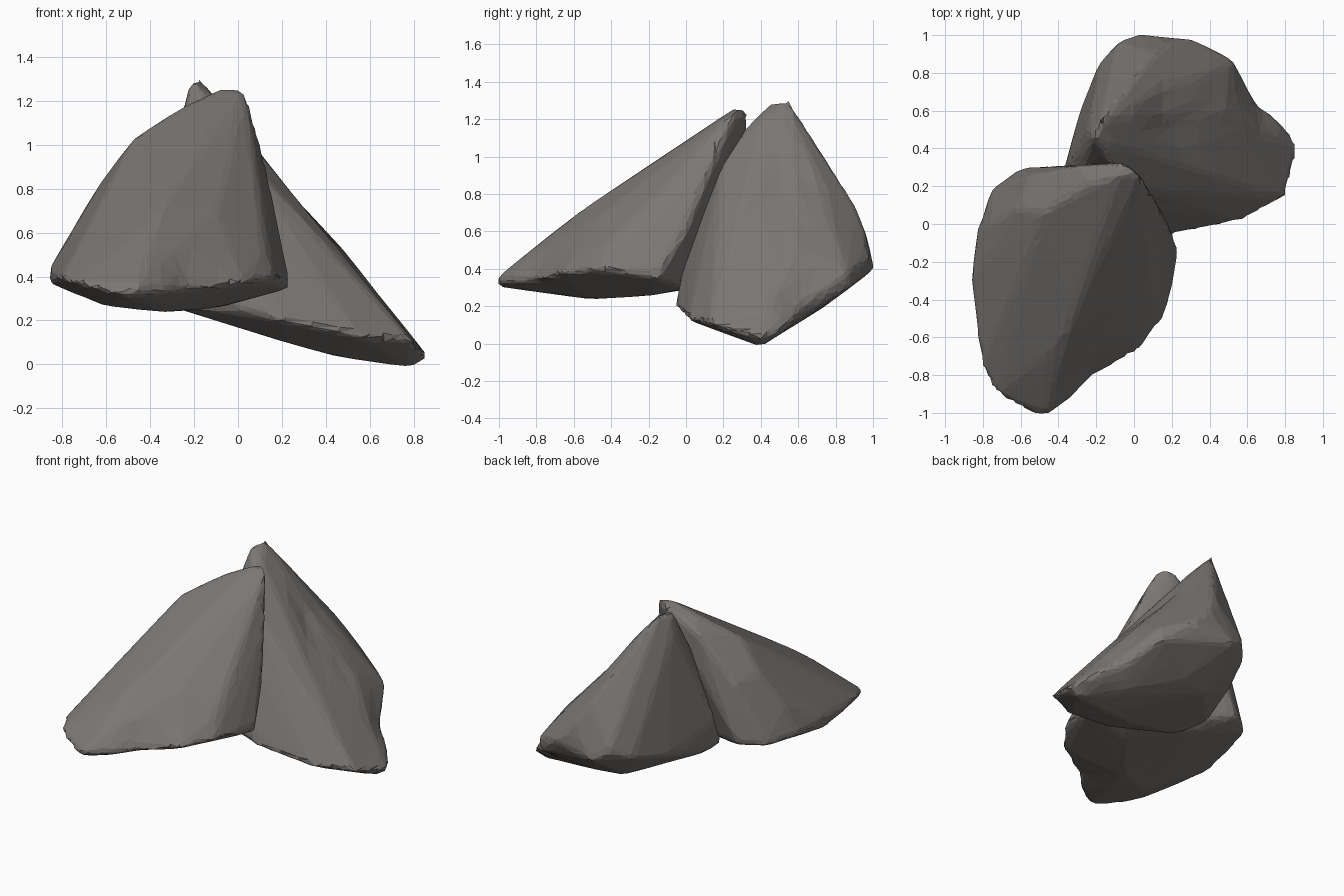
import bpy, bmesh
from mathutils import Vector

stone = bpy.data.materials.new("warm grey stone")
stone.diffuse_color = (0.2, 0.185, 0.175, 1)


def rock(name, corners, dents):
    """Chiselled boulder: hull of its corners, pushed in at the dents, then faceted."""
    # slight outward growth makes up for the later smoothing
    middle = sum((Vector(c) for c in corners), Vector()) / len(corners)
    bm = bmesh.new()
    for c in corners:
        bm.verts.new(middle + (Vector(c) - middle) * 1.014)
    bmesh.ops.convex_hull(bm, input=bm.verts[:])
    loose = [v for v in bm.verts if not v.link_faces]
    bmesh.ops.delete(bm, geom=loose, context='VERTS')
    bmesh.ops.subdivide_edges(bm, edges=bm.edges[:], cuts=3, use_grid_fill=True)
    # soft hollows
    for centre, radius, push in dents:
        for v in bm.verts:
            t = 1 - (v.co - Vector(centre)).length / radius
            if t > 0:
                v.co += Vector(push) * t * t * (3 - 2 * t)
    bmesh.ops.recalc_face_normals(bm, faces=bm.faces[:])
    mesh = bpy.data.meshes.new(name)
    bm.to_mesh(mesh)
    bm.free()
    mesh.materials.append(stone)
    obj = bpy.data.objects.new(name, mesh)
    bpy.context.collection.objects.link(obj)
    # even out the surface, soften it, then reduce it to irregular flat facets
    remesh = obj.modifiers.new("even", 'REMESH')
    remesh.mode = 'VOXEL'
    remesh.voxel_size = 0.025
    soften = obj.modifiers.new("soften", 'SMOOTH')
    soften.factor = 0.5
    soften.iterations = 4
    facet = obj.modifiers.new("facet", 'DECIMATE')
    facet.ratio = 0.06
    return obj


# front boulder: peak, left ridge, broad slope, right edge, rim, underside
rock("front_boulder", [
    (.03, .26, 1.24), (-.05, .32, 1.24), (-.08, .25, 1.25), (-.25, .2, 1.17), (-.3, .3, 1.1),
    (-.47, .06, 1.03), (-.62, .08, .83), (-.75, 0, .61), (-.55, .25, .8),
    (-.2, -.17, .9), (-.35, -.56, .71), (-.45, -.68, .61), (-.48, -.8, .51), (-.1, -.45, .69),
    (.08, -.08, .86), (.12, -.26, .65), (.11, -.43, .53),
    (.12, .1, .9), (.18, 0, .6), (.22, -.13, .42), (.23, -.15, .35), (.2, -.3, .4),
    (.16, -.48, .4), (.02, -.67, .37),
    (-.38, -.95, .32), (-.46, -1, .36), (-.51, -1.01, .31), (-.73, -.89, .37), (-.8, -.76, .39),
    (-.85, -.3, .44), (-.85, -.3, .37), (-.83, -.05, .42), (-.75, .18, .4), (-.6, .29, .41),
    (-.6, -.6, .27), (-.32, -.5, .24), (-.1, -.2, .26), (.02, 0, .3), (-.4, .1, .31),
], [((-.18, -.82, .36), .22, (-.02, .035, 0))])

# back boulder: peak, rear ridge, front edge, right slope, left flank, rim, underside
rock("back_boulder", [
    (-.21, .46, 1.29), (-.17, .55, 1.29), (-.24, .5, 1.18),
    (-.1, .64, 1.11), (0, .66, .98), (0, .78, .88), (.12, .78, .8), (.1, .9, .74),
    (.3, .84, .58), (.2, .96, .58),
    (-.1, .42, 1.2), (-.12, .33, 1.16), (0, .2, .98), (0, .1, .75), (.05, 0, .45),
    (.1, .5, .93), (.33, .5, .64), (.47, .6, .53), (.6, .45, .36),
    (-.27, .26, .87), (-.38, .23, .5), (-.39, .18, .33),
    (.82, .48, .06), (.86, .4, .04), (.79, .22, .08), (.79, .14, .11), (.55, .02, .13),
    (.2, -.05, .2), (0, -.03, .27), (-.28, .08, .26), (-.35, .3, .29), (-.28, .6, .36),
    (-.18, .85, .41), (-.08, .96, .47), (.02, 1, .4), (.32, .97, .45), (.52, .86, .38),
    (.5, .87, .3), (.45, .3, .04), (.2, .2, .11), (-.05, .25, .19), (.78, .4, -.01),
    (0, .68, .19), (.2, .72, .19),
], [((.68, .68, .22), .25, (-.035, -.035, 0)),
    ((.2, .55, .8), .25, (-.03, 0, -.025))])
